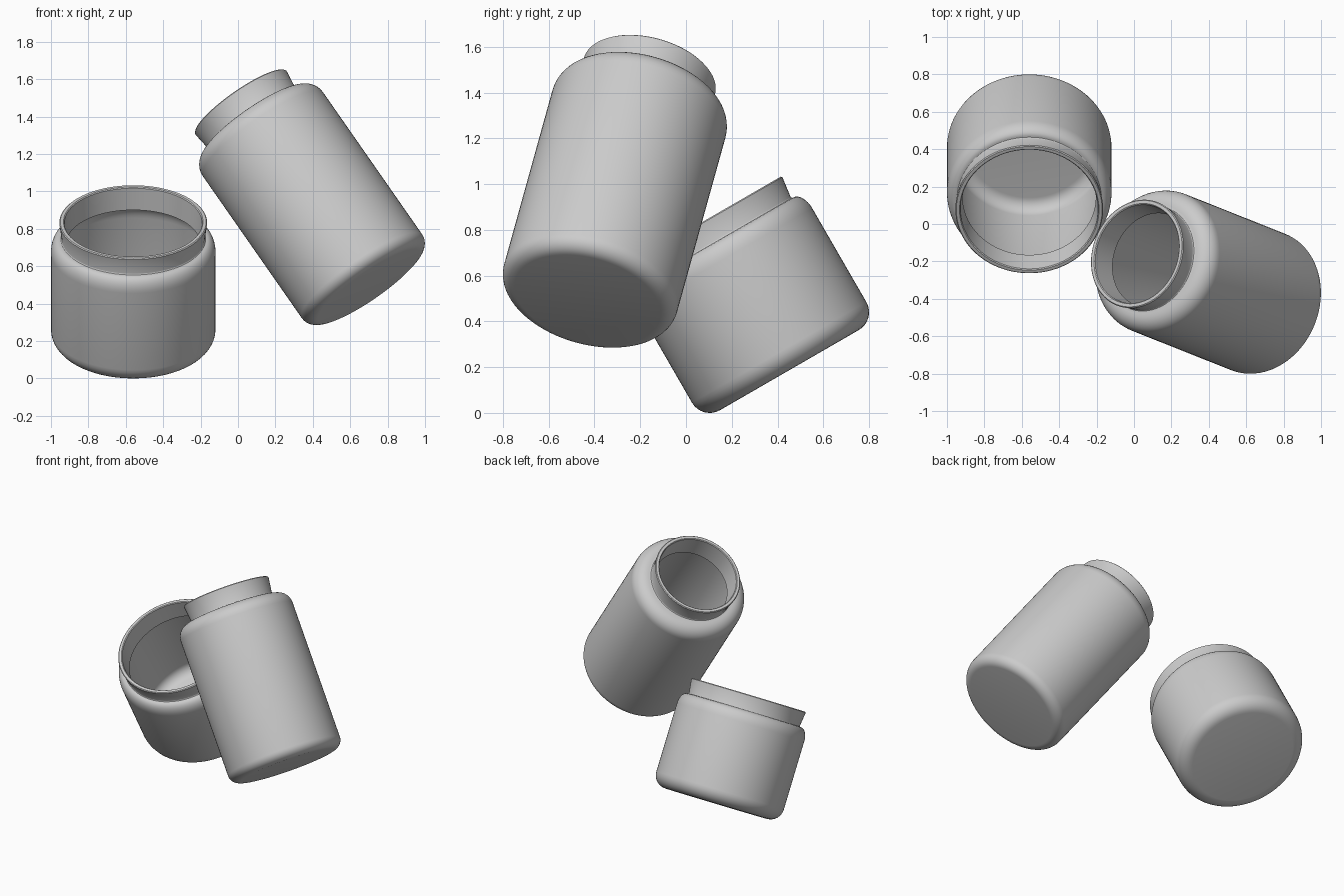
import bpy, bmesh
from math import sin, cos, pi, radians
from mathutils import Vector, Matrix

if "Cube" in bpy.data.objects:
    bpy.data.objects.remove(bpy.data.objects["Cube"])


def arc(cx, cz, rx, rz, a0, a1, n=8):
    """Points of an elliptical arc in the radius/height plane, angles in degrees."""
    return [(cx + rx * cos(radians(a0 + (a1 - a0) * i / n)),
             cz + rz * sin(radians(a0 + (a1 - a0) * i / n))) for i in range(n + 1)]


def jar(name, base, axis, R, foot, shoulder_top, shoulder_h, neck, rim, height, wall):
    drop = R - shoulder_top
    # outer skin: floor, rounded foot, straight body, rounded shoulder, flared neck
    outer = [(0, 0)] + arc(R - foot, foot, foot, foot, -90, 0)
    outer += arc(shoulder_top, shoulder_h - drop * shoulder_k, drop, drop * shoulder_k, 0, 90)
    outer += arc(neck + 0.008, shoulder_h + 0.008, 0.008, 0.008, 270, 180, 3)
    # rim with softened edges
    e = 0.005
    outer += [(rim, height - e), (rim - e, height), (rim - wall + e, height)]
    # inner skin, following the outer one back down to the floor
    inner = [(rim - wall, height - e), (neck - wall, shoulder_h - wall)]
    inner += arc(shoulder_top - wall, shoulder_h - drop * shoulder_k - wall,
                 drop, drop * shoulder_k, 90, 0)
    f = foot - 0.02
    inner += arc(R - wall - f, wall + f, f, f, 0, -90) + [(0, wall)]
    profile = outer + inner

    bm = bmesh.new()
    verts = [bm.verts.new((r, 0, z)) for r, z in profile]
    edges = [bm.edges.new(pair) for pair in zip(verts, verts[1:])]
    bmesh.ops.spin(bm, geom=verts + edges, cent=(0, 0, 0), axis=(0, 0, 1),
                   angle=2 * pi, steps=96, use_merge=True)
    bmesh.ops.remove_doubles(bm, verts=bm.verts, dist=1e-5)
    bmesh.ops.recalc_face_normals(bm, faces=bm.faces)
    me = bpy.data.meshes.new(name)
    bm.to_mesh(me)
    bm.free()
    ob = bpy.data.objects.new(name, me)
    bpy.context.collection.objects.link(ob)
    turn = Vector(axis).to_track_quat('Z', 'Y').to_matrix().to_4x4()
    ob.matrix_world = Matrix.Translation(base) @ turn
    bpy.ops.object.select_all(action='DESELECT')
    ob.select_set(True)
    bpy.context.view_layer.objects.active = ob
    bpy.ops.object.shade_smooth_by_angle(angle=radians(30))
    return ob


# short wide jar, tipped towards the front
shoulder_k = 1.7
jar("short_jar", (-0.56, 0.452, 0.187), (0, -0.5, 0.866),
    R=0.44, foot=0.09, shoulder_top=0.392, shoulder_h=0.645,
    neck=0.383, rim=0.395, height=0.751, wall=0.027)

# tall jar, leaning to the left and back
shoulder_k = 1.0
jar("tall_jar", (0.699, -0.431, 0.4945), (-0.558, 0.222, 0.80),
    R=0.392, foot=0.065, shoulder_top=0.302, shoulder_h=1.105,
    neck=0.283, rim=0.297, height=1.228, wall=0.027)
